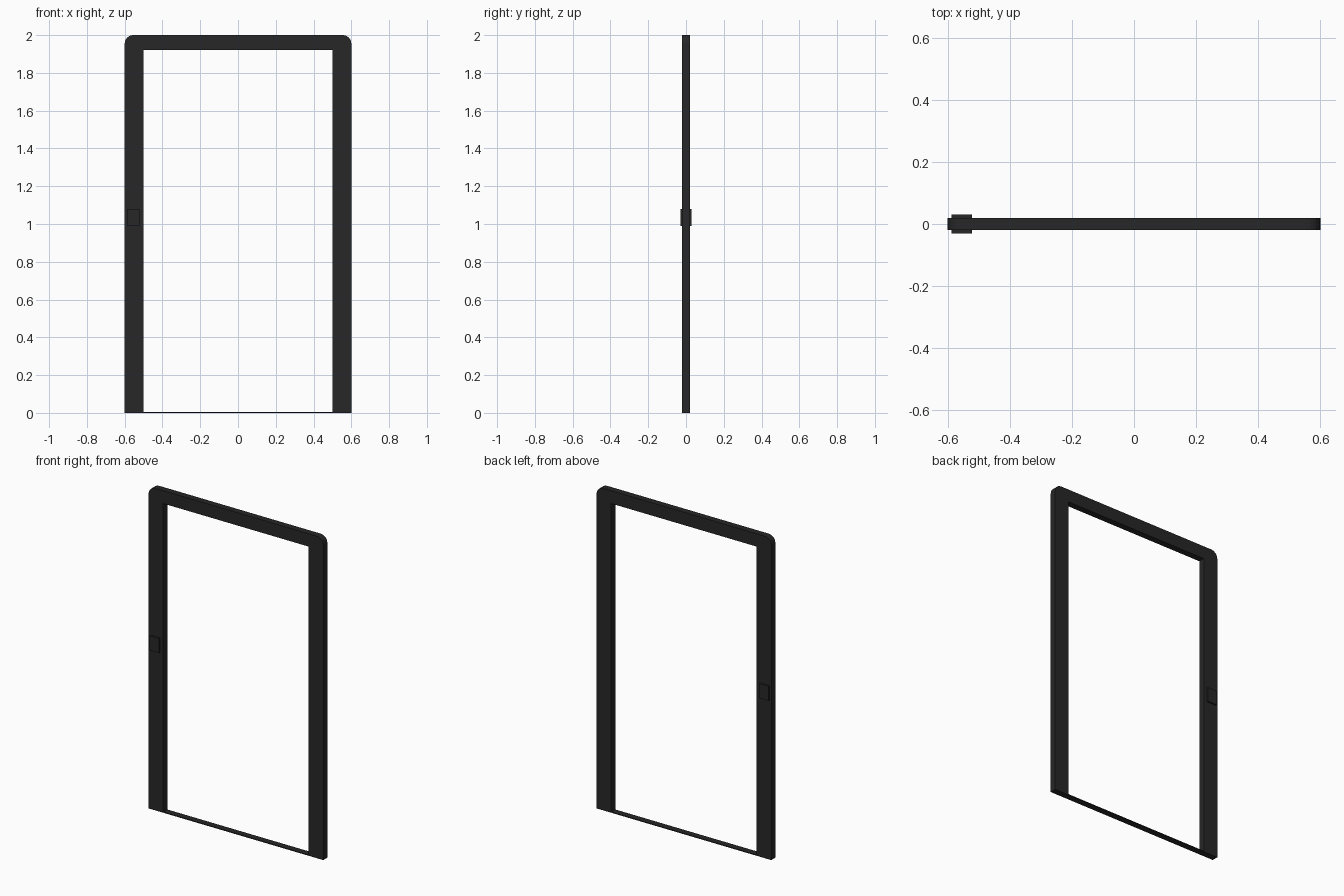
import bpy, bmesh, math

if "Cube" in bpy.data.objects:
    bpy.data.objects.remove(bpy.data.objects["Cube"])

black = bpy.data.materials.new("matte_black")
black.diffuse_color = (0.02, 0.02, 0.02, 1)
black.use_nodes = True
black.node_tree.nodes["Principled BSDF"].inputs["Base Color"].default_value = black.diffuse_color


def extrude_profile(name, points, depth):
    """Extrude an x/z outline symmetrically about y = 0."""
    bm = bmesh.new()
    face = bm.faces.new([bm.verts.new((x, -depth / 2, z)) for x, z in points])
    ext = bmesh.ops.extrude_face_region(bm, geom=[face])
    moved = [v for v in ext["geom"] if isinstance(v, bmesh.types.BMVert)]
    bmesh.ops.translate(bm, verts=moved, vec=(0, depth, 0))
    bmesh.ops.recalc_face_normals(bm, faces=bm.faces)
    mesh = bpy.data.meshes.new(name)
    bm.to_mesh(mesh)
    bm.free()
    mesh.materials.append(black)
    obj = bpy.data.objects.new(name, mesh)
    bpy.context.collection.objects.link(obj)
    return obj


def rect(x0, x1, z0, z1):
    return [(x0, z0), (x1, z0), (x1, z1), (x0, z1)]


# Door frame: two jambs and a header with rounded upper corners
R, STEPS = 0.045, 6
right = [(0.5, 1.92), (0.5, 0), (0.6, 0)]
for i in range(STEPS + 1):
    a = math.pi / 2 * i / STEPS
    right.append((0.6 - R + R * math.cos(a), 2 - R + R * math.sin(a)))
left = [(-x, z) for x, z in reversed(right)]
extrude_profile("door_frame", right + left, 0.04)

# Thin threshold strip between the jambs
extrude_profile("threshold", rect(-0.5, 0.5, 0, 0.005), 0.04)

# Latch box standing proud of both sides of the left jamb
extrude_profile("latch_box", rect(-0.588, -0.522, 0.99, 1.08), 0.06)
